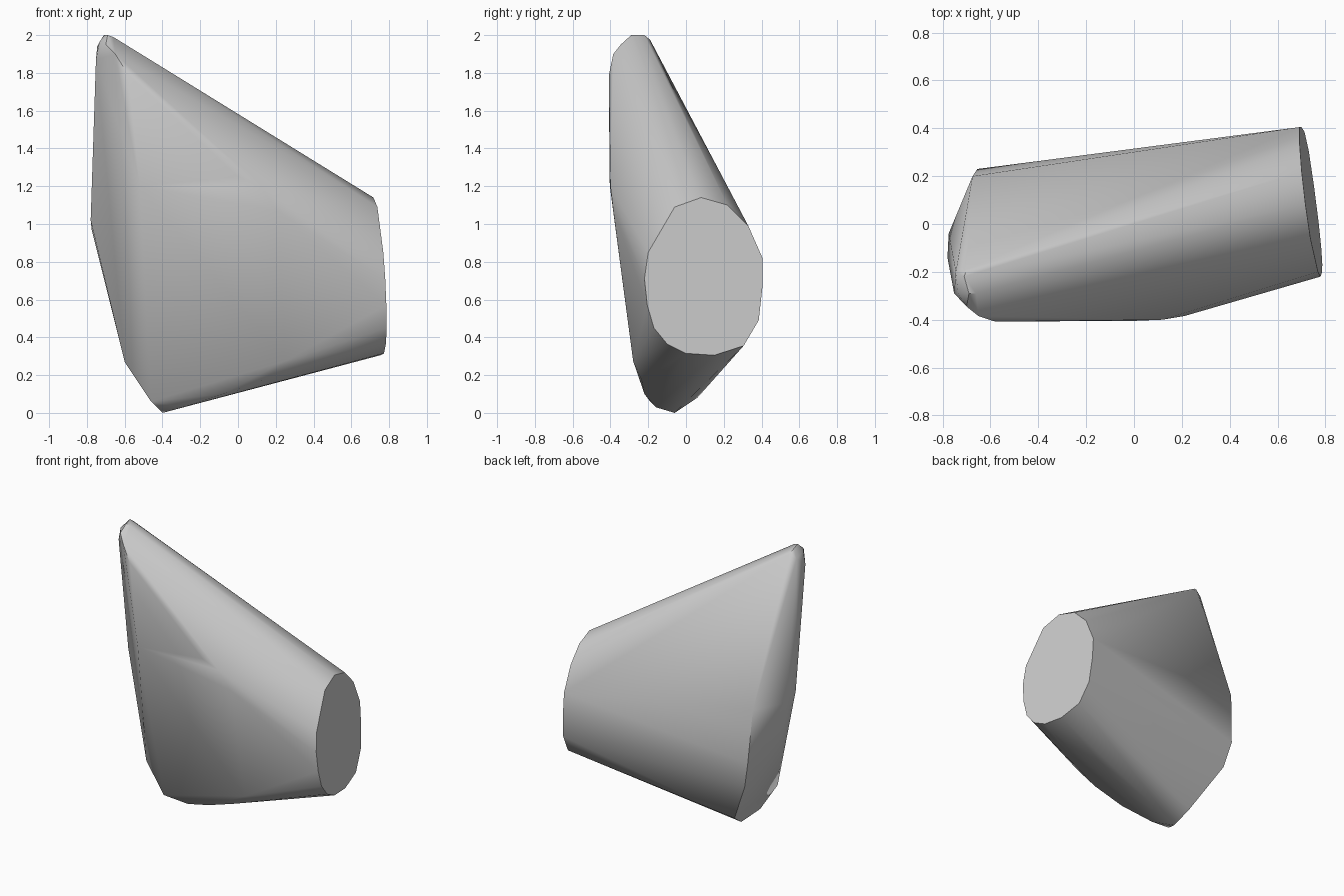
import bpy
import bmesh
from math import radians

cube = bpy.data.objects.get("Cube")
if cube:
    bpy.data.objects.remove(cube, do_unlink=True)


def make_material(name, colour):
    material = bpy.data.materials.new(name)
    material.use_nodes = True
    material.diffuse_color = colour
    shader = next(n for n in material.node_tree.nodes if n.type == 'BSDF_PRINCIPLED')
    shader.inputs["Base Color"].default_value = colour
    return material


def on_cap_plane(outline):
    """Lay a y, z outline onto the slightly tilted plane of the flat end."""
    return [(0.79 - 0.13 * y - 0.055 * z, y, z) for y, z in outline]


# Flat oval end
end_cap = on_cap_plane([
    (-.06, 1.09), (.08, 1.14), (.22, 1.1), (.33, .99), (.405, .82),
    (.405, .67), (.385, .49), (.305, .355), (.15, .305), (0, .315),
    (-.1, .365), (-.17, .45), (-.205, .57), (-.22, .71), (-.2, .85)])

# Rounded peak
peak = [(-.69, -.29, 2), (-.71, -.22, 2), (-.7, -.19, 1.975), (-.745, -.2, 1.94),
        (-.66, -.29, 1.99), (-.735, -.29, 1.96), (-.752, -.29, 1.87),
        (-.7, -.345, 1.95), (-.65, -.385, 1.9), (-.58, -.408, 1.79)]

# Narrow side, from its back ridge round to the outer edge
narrow_side = [(-.675, .2, .98), (-.655, .23, .6), (-.61, .2, .41),
               (-.775, -.04, .97), (-.78, -.14, 1.02)]

# Bulging front face
front_bulge = [(-.52, -.403, 1.2), (0, -.405, 1.25), (.12, -.4, 1.2), (.21, -.385, 1.07)]

# Tapering foot
foot = [(-.6, -.19, .27), (-.46, -.19, .06), (-.4, -.06, 0), (-.43, .06, .08),
        (-.29, -.16, .03), (-.08, -.22, .1), (.14, -.235, .175), (.25, -.28, .275)]

# One convex skin wrapped around every section
bm = bmesh.new()
for section in (end_cap, peak, narrow_side, front_bulge, foot):
    for point in section:
        bm.verts.new(point)
bmesh.ops.convex_hull(bm, input=bm.verts[:])
loose = [v for v in bm.verts if not v.link_faces]
bmesh.ops.delete(bm, geom=loose, context='VERTS')
bmesh.ops.dissolve_limit(bm, angle_limit=radians(0.5), verts=bm.verts[:], edges=bm.edges[:])
bmesh.ops.recalc_face_normals(bm, faces=bm.faces[:])

mesh = bpy.data.meshes.new("convex_body")
bm.to_mesh(mesh)
bm.free()
mesh.materials.append(make_material("mid grey", (0.6, 0.6, 0.6, 1)))

body = bpy.data.objects.new("convex_body", mesh)
bpy.context.collection.objects.link(body)
bpy.ops.object.select_all(action='DESELECT')
body.select_set(True)
bpy.context.view_layer.objects.active = body
bpy.ops.object.shade_smooth_by_angle(angle=radians(45))
